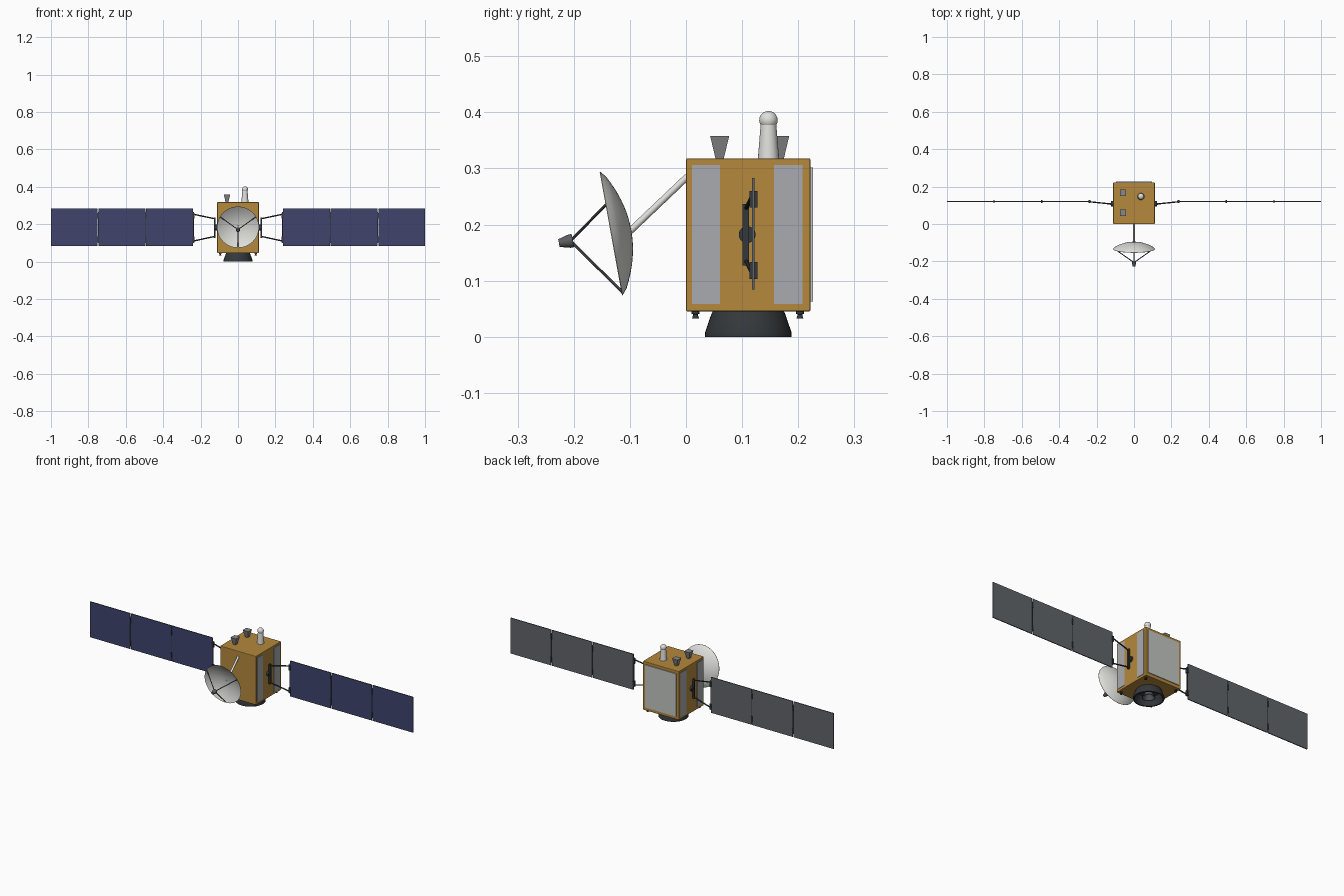
import bpy, bmesh, math
from mathutils import Vector, Matrix

cube = bpy.data.objects.get("Cube")
if cube:
    bpy.data.objects.remove(cube, do_unlink=True)


def material(name, rgb):
    m = bpy.data.materials.new(name)
    m.use_nodes = True
    m.diffuse_color = (*rgb, 1)
    m.node_tree.nodes["Principled BSDF"].inputs["Base Color"].default_value = (*rgb, 1)
    return m


GOLD = material("gold foil", (0.46, 0.25, 0.045))
BLUE = material("solar cell blue", (0.05, 0.056, 0.15))
BACK = material("panel back grey", (0.12, 0.13, 0.145))
WHITE = material("antenna white", (0.74, 0.74, 0.71))
RADIATOR = material("radiator pale grey", (0.55, 0.57, 0.54))
STRIP = material("side strip grey", (0.4, 0.41, 0.43))
HORN = material("horn grey", (0.25, 0.25, 0.25))
DARK = material("dark metal", (0.035, 0.04, 0.045))
STRUT = material("strut grey", (0.11, 0.11, 0.12))


def finish(name, bm, mats, smooth=False):
    bmesh.ops.recalc_face_normals(bm, faces=bm.faces)
    me = bpy.data.meshes.new(name)
    bm.to_mesh(me)
    bm.free()
    for m in mats:
        me.materials.append(m)
    ob = bpy.data.objects.new(name, me)
    bpy.context.collection.objects.link(ob)
    if smooth:
        bpy.ops.object.select_all(action="DESELECT")
        ob.select_set(True)
        bpy.context.view_layer.objects.active = ob
        bpy.ops.object.shade_smooth_by_angle(angle=math.radians(40))
    return ob


def box(name, low, high, mats, bevel=0):
    """Box between two corners; a second material goes on the front face."""
    low, high = Vector(low), Vector(high)
    bm = bmesh.new()
    bmesh.ops.create_cube(bm, size=1)
    for v in bm.verts:
        v.co = (low + high) / 2 + v.co * (high - low)
    if bevel:
        bmesh.ops.bevel(bm, geom=bm.edges[:], offset=bevel, segments=2,
                        profile=0.5, affect="EDGES")
    bm.normal_update()
    if len(mats) > 1:
        for f in bm.faces:
            f.material_index = int(f.normal.y < -0.9)
    return finish(name, bm, mats)


def lathe(name, profile, mat, matrix, sides=32, smooth=True):
    """Turn (radius, height) points around the local z axis."""
    bm = bmesh.new()
    vs = [bm.verts.new((r, 0, z)) for r, z in profile]
    es = [bm.edges.new(pair) for pair in zip(vs, vs[1:])]
    bmesh.ops.spin(bm, geom=vs + es, cent=(0, 0, 0), axis=(0, 0, 1),
                   angle=math.tau, steps=sides, use_duplicate=False)
    bmesh.ops.remove_doubles(bm, verts=bm.verts[:], dist=1e-5)
    bm.transform(matrix)
    return finish(name, bm, [mat], smooth)


def rod(name, a, b, radius, mat, sides=12):
    a, b = Vector(a), Vector(b)
    d = b - a
    matrix = Matrix.Translation(a) @ d.to_track_quat("Z", "Y").to_matrix().to_4x4()
    profile = [(0, 0), (radius, 0), (radius, d.length), (0, d.length)]
    return lathe(name, profile, mat, matrix, sides)


at = lambda x, y, z: Matrix.Translation((x, y, z))
MID = 0.111

# Body and back radiator
box("body", (-0.111, 0, 0.045), (0.111, 0.222, 0.318), [GOLD], 0.003)
box("back_radiator", (-0.097, 0.22, 0.063), (0.097, 0.226, 0.302), [RADIATOR])

# Launch ring and engine under the body
lathe("launch_ring", [(0.062, 0.048), (0.066, 0.04), (0.077, 0.008), (0.077, 0),
                      (0.07, 0), (0.055, 0.044), (0, 0.044)], DARK, at(0, MID, 0), 40)
lathe("engine_nozzle", [(0.012, 0.045), (0.02, 0.028), (0.034, 0.008),
                        (0.03, 0.008), (0.012, 0.032), (0, 0.034)], STRUT, at(0, MID, 0))
for x in (-0.095, 0.095):
    for y in (0.017, 0.203):
        lathe("corner_thruster", [(0, 0.047), (0.007, 0.047), (0.007, 0.041), (0.004, 0.04),
                                  (0.006, 0.033), (0, 0.036)], DARK, at(x, y, 0), 12)

# Square horns and mast antenna on the roof
for y in (0.06, 0.167):
    turn = Matrix.Rotation(math.pi / 4, 4, "Z")
    k = math.sqrt(2)
    lathe("roof_horn", [(0, 0.316), (0.007 * k, 0.316), (0.017 * k, 0.358), (0, 0.358)],
          HORN, at(-0.059, y, 0) @ turn, 4, False)
lathe("mast", [(0, 0.316), (0.019, 0.316), (0.014, 0.378), (0, 0.378)],
      WHITE, at(0.037, 0.147, 0), 24)
ball = [(0.0165 * math.sin(i * math.pi / 10), -0.0165 * math.cos(i * math.pi / 10))
        for i in range(11)]
lathe("mast_ball", ball, WHITE, at(0.037, 0.147, 0.386), 24)

# Dish, tilted slightly downward; local z is the aim and the rim lies on z = 0
dish = at(0, -0.133, 0.184) @ Matrix.Rotation(math.radians(100.3), 4, "X")
RIM, DEPTH, SKIN = 0.112, 0.033, 0.003
rs = [RIM * i / 10 for i in range(11)]
bowl = lambda r: DEPTH * ((r / RIM) ** 2 - 1)
profile = [(r, bowl(r) - SKIN * (r < RIM)) for r in rs] + [(r, bowl(r) + 0.001) for r in rs[::-1]]
lathe("dish", profile, WHITE, dish, 48)
lathe("dish_feed", [(0, 0.07), (0.012, 0.07), (0.012, 0.076), (0.007, 0.095), (0, 0.095)],
      STRUT, dish, 20)
for degrees in (30, 150, 270):
    a = math.radians(degrees)
    foot = dish @ Vector((0.108 * math.cos(a), 0.108 * math.sin(a), -0.002))
    rod("feed_strut", foot, dish @ Vector((0, 0, 0.074)), 0.0025, STRUT, 8)
rod("dish_boom", (0, -0.1, 0.188), (0, 0.003, 0.286), 0.006, WHITE, 16)

# Wings and side fittings, the same on both sides
HINGES = (0.118, 0.245)
for s, side in ((1, "left"), (-1, "right")):
    def side_box(name, low, high, mats, bevel=0):
        xs = sorted((s * low[0], s * high[0]))
        return box(f"{side}_{name}", (xs[0], *low[1:]), (xs[1], *high[1:]), mats, bevel)

    for y0, y1 in ((0.011, 0.061), (0.157, 0.208)):
        side_box("side_strip", (0.11, y0, 0.058), (0.113, y1, 0.306), [STRIP])
    # Drive hub and yoke
    rod(f"{side}_drive_hub", (s * 0.109, 0.109, 0.182), (s * 0.122, 0.109, 0.182),
        0.015, DARK, 24)
    side_box("yoke_bar", (0.119, 0.101, 0.127), (0.128, 0.112, 0.237), [DARK])
    for z0, z1 in ((0.135, HINGES[0] - 0.008), (0.229, HINGES[1] + 0.008)):
        rod(f"{side}_yoke_arm", (s * 0.123, 0.107, z0), (s * 0.238, 0.119, z1),
            0.0035, DARK, 8)
    # Three solar panels with hinges along the inner edges
    for i in range(3):
        x = 0.241 + i * 0.2545
        side_box("solar_panel", (x, 0.1175, 0.084), (x + 0.25, 0.1225, 0.283), [BACK, BLUE])
        rod(f"{side}_hinge_rod", (s * (x - 0.003), 0.12, 0.1),
            (s * (x - 0.003), 0.12, 0.265), 0.0025, DARK, 8)
        reach = 0.008 if i == 0 else 0.005
        for z in HINGES:
            side_box("hinge", (x - reach, 0.113, z - 0.015), (x + 0.002, 0.127, z + 0.015),
                     [DARK])
